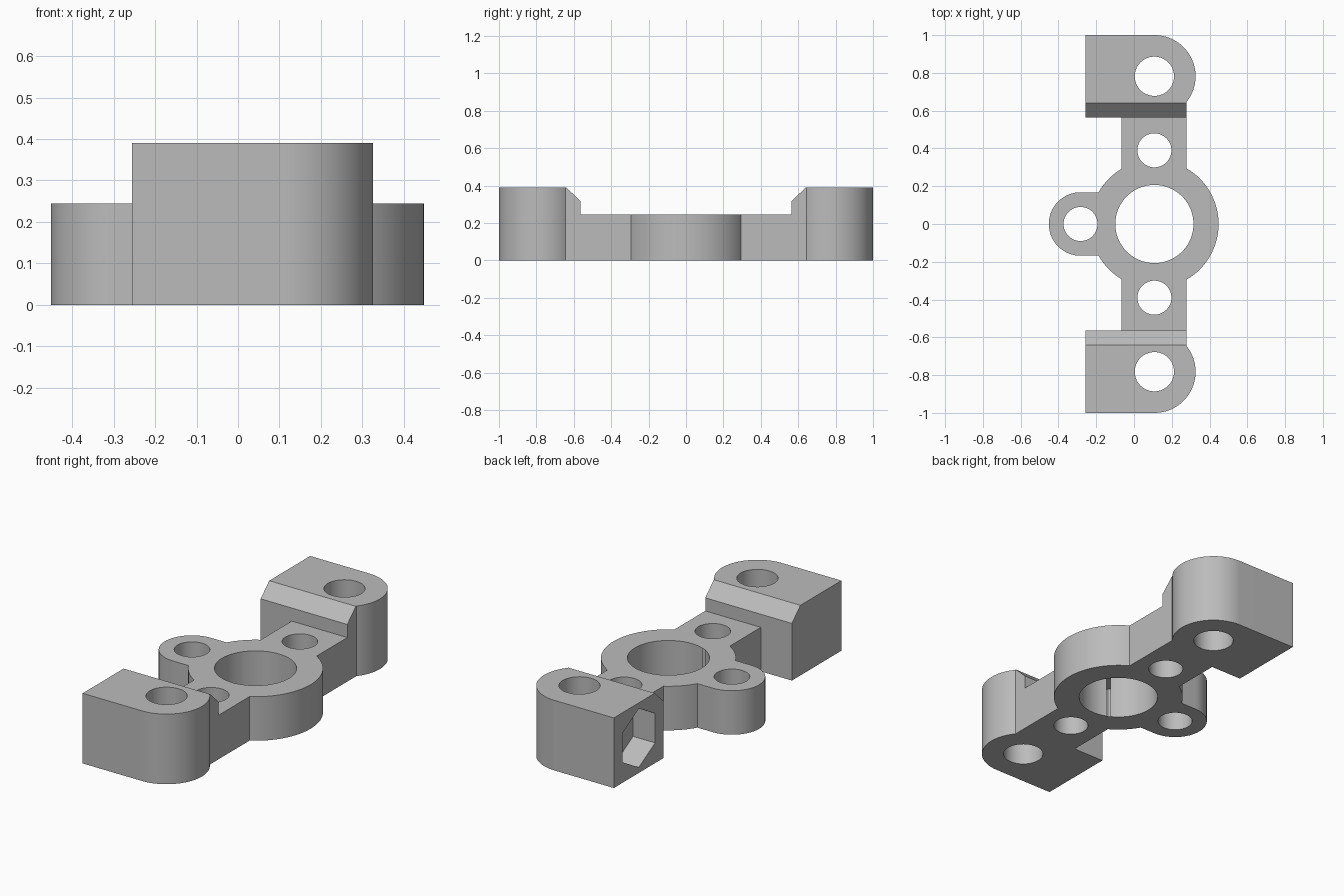
import bpy, bmesh
from math import cos, sin, pi
from mathutils import Matrix

cube = bpy.data.objects.get("Cube")
if cube:
    bpy.data.objects.remove(cube, do_unlink=True)

CX = 0.108          # axis shared by hub, arms and end bores
LOW, HIGH = 0.245, 0.39
END_Y = 0.782

grey = bpy.data.materials.new("plain grey")
grey.use_nodes = True
COLOUR = (0.5, 0.5, 0.5, 1)
grey.diffuse_color = COLOUR
grey.node_tree.nodes["Principled BSDF"].inputs["Base Color"].default_value = COLOUR


def prism(name, points, depth, place=Matrix()):
    """Extrude a counter-clockwise outline along local z."""
    bm = bmesh.new()
    face = bm.faces.new([bm.verts.new((x, y, 0)) for x, y in points])
    ext = bmesh.ops.extrude_face_region(bm, geom=[face], use_keep_orig=True)
    verts = [v for v in ext["geom"] if isinstance(v, bmesh.types.BMVert)]
    bmesh.ops.translate(bm, verts=verts, vec=(0, 0, depth))
    bmesh.ops.recalc_face_normals(bm, faces=bm.faces)
    bm.transform(place)
    mesh = bpy.data.meshes.new(name)
    bm.to_mesh(mesh)
    bm.free()
    mesh.materials.append(grey)
    obj = bpy.data.objects.new(name, mesh)
    bpy.context.collection.objects.link(obj)
    return obj


def arc(x, y, r, start=0, end=2 * pi, steps=64):
    return [(x + r * cos(start + (end - start) * i / steps),
             y + r * sin(start + (end - start) * i / steps)) for i in range(steps)]


def box(x0, x1, y0, y1):
    return [(x0, y0), (x1, y0), (x1, y1), (x0, y1)]


def combine(target, tool, operation):
    mod = target.modifiers.new(operation.lower(), 'BOOLEAN')
    mod.operation, mod.solver, mod.object = operation, 'EXACT', tool
    tool.hide_render = True
    bpy.context.view_layer.objects.active = target
    bpy.ops.object.modifier_apply(modifier=mod.name)
    bpy.data.objects.remove(tool, do_unlink=True)


def bore(x, y, r):
    down = Matrix.Translation((0, 0, -0.1))
    combine(body, prism("bore_cutter", arc(x, y, r), 0.7, down), 'DIFFERENCE')


# Central ring with the side lug
body = prism("bracket_body", arc(CX, 0, 0.34, steps=96), LOW)
lug = arc(-0.283, 0, 0.168, pi / 2, 3 * pi / 2, 40) + [(-0.283, -0.168), (0, -0.168), (0, 0.168)]
combine(body, prism("side_lug", lug, LOW), 'UNION')

# Through arm joining both ends
combine(body, prism("cross_arm", box(-0.065, 0.277, -0.75, 0.75), LOW), 'UNION')

# axes: local x -> y, local y -> z, local z -> x
SIDEWAYS = Matrix(((0, 0, 1, 0), (1, 0, 0, 0), (0, 1, 0, 0), (0, 0, 0, 1)))

for side in (-1, 1):
    flip = Matrix.Diagonal((1, side, 1, 1))
    # Rounded clamp block
    outline = [(-0.256, 0.62), (0.108, END_Y - 0.218)]
    outline = [(-0.256, 0.64), (0.277, 0.64)]
    outline += arc(CX, END_Y, 0.218, -0.69, pi / 2, 40) + [(CX, 1), (-0.256, 1)]
    block = prism("end_block", outline, HIGH, flip)
    # Chamfered inner shoulder
    shoulder = [(0.565, 0), (0.75, 0), (0.75, HIGH), (0.64, HIGH), (0.565, 0.318)]
    place = flip @ Matrix.Translation((-0.256, 0, 0)) @ SIDEWAYS
    combine(block, prism("shoulder", shoulder, 0.533, place), 'UNION')
    # Hexagonal nut pocket
    hexagon = arc(END_Y - 0.002, HIGH / 2, 0.164, pi / 2, 5 * pi / 2, 6)
    place = flip @ Matrix.Translation((-0.356, 0, 0)) @ SIDEWAYS
    combine(block, prism("pocket_cutter", hexagon, 0.235, place), 'DIFFERENCE')
    combine(body, block, 'UNION')

# Bores
bore(CX, 0, 0.207)
bore(-0.283, 0, 0.09)
for side in (-1, 1):
    bore(CX, side * 0.39, 0.09)
    bore(CX, side * END_Y, 0.104)

bpy.ops.object.select_all(action='DESELECT')
body.select_set(True)
bpy.context.view_layer.objects.active = body
bpy.ops.object.shade_smooth_by_angle(angle=0.5)
